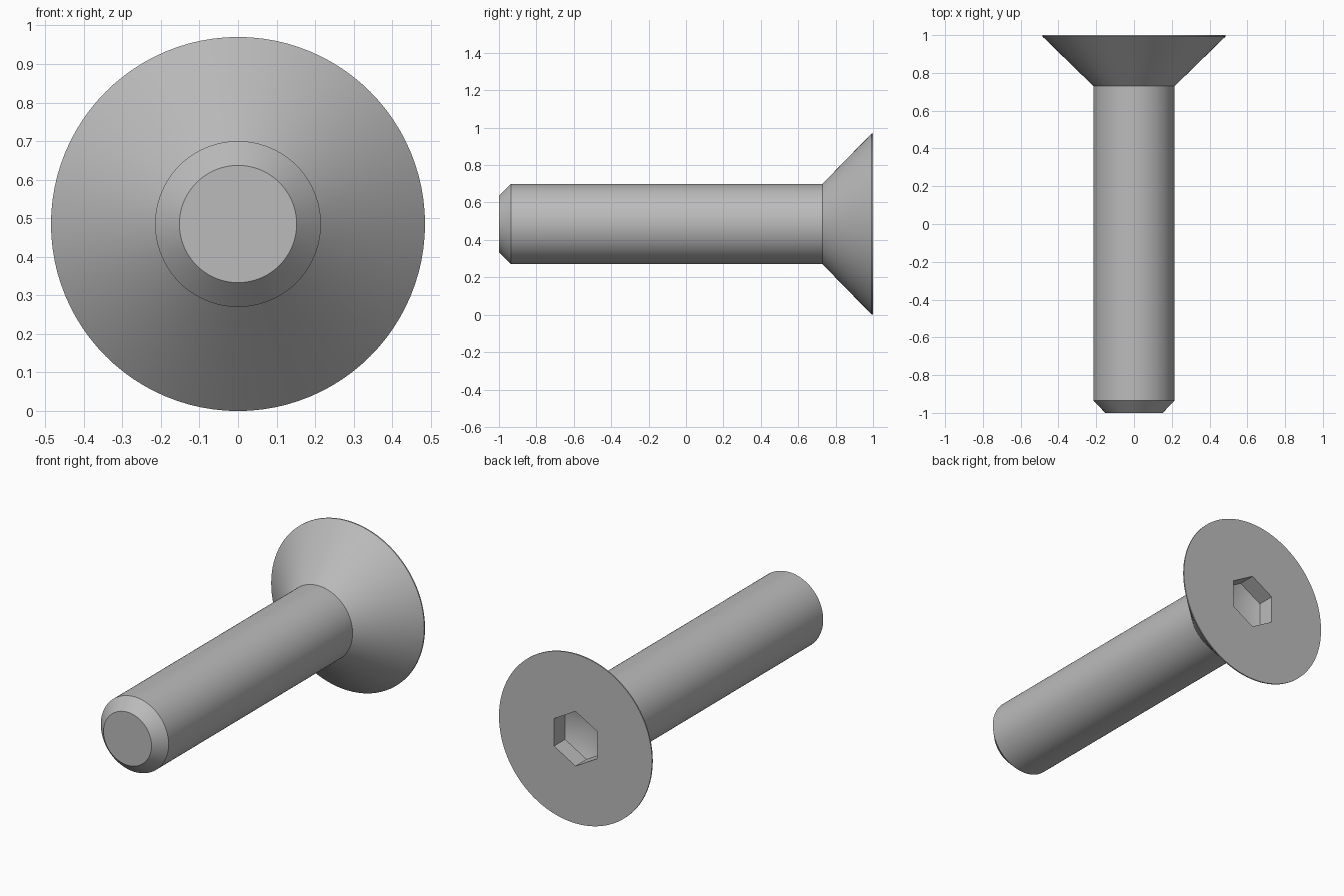
import bpy, bmesh, math

if "Cube" in bpy.data.objects:
    bpy.data.objects.remove(bpy.data.objects["Cube"])

CENTRE_Z = 0.485
SIDES = 96

steel = bpy.data.materials.new("grey_steel")
steel.use_nodes = True
colour = (0.5, 0.5, 0.5, 1)
steel.diffuse_color = colour
steel.node_tree.nodes["Principled BSDF"].inputs["Base Color"].default_value = colour


def ring(bm, radius, y, sides):
    """Ring of vertices around the y axis, first one pointing up."""
    turn = 2 * math.pi / sides
    return [bm.verts.new((radius * math.sin(i * turn), y,
                          CENTRE_Z + radius * math.cos(i * turn)))
            for i in range(sides)]


def bridge(bm, a, b):
    n = len(a)
    for i in range(n):
        j = (i + 1) % n
        bm.faces.new((a[i], a[j], b[j], b[i]))


def loop_edges(bm, loop):
    return [bm.edges.get((v, loop[(i + 1) % len(loop)])) for i, v in enumerate(loop)]


bm = bmesh.new()

# Chamfered tip, shank, countersunk head and thin rim: (radius, y)
profile = [(0.152, -1), (0.215, -0.935), (0.215, 0.73), (0.485, 0.993), (0.485, 1)]
rings = [ring(bm, r, y, SIDES) for r, y in profile]
bm.faces.new(rings[0])
for a, b in zip(rings, rings[1:]):
    bridge(bm, a, b)

# Hexagonal drive socket with a pointed floor
mouth = ring(bm, 0.157, 1, 6)
floor = ring(bm, 0.157, 0.9, 6)
bridge(bm, mouth, floor)
point = bm.verts.new((0, 0.84, CENTRE_Z))
for i in range(6):
    bm.faces.new((floor[i], floor[(i + 1) % 6], point))

# Flat head face around the socket
bmesh.ops.triangle_fill(bm, use_beauty=True,
                        edges=loop_edges(bm, rings[-1]) + loop_edges(bm, mouth))
bmesh.ops.recalc_face_normals(bm, faces=bm.faces[:])

mesh = bpy.data.meshes.new("countersunk_screw")
bm.to_mesh(mesh)
bm.free()
mesh.materials.append(steel)
screw = bpy.data.objects.new("countersunk_screw", mesh)
bpy.context.collection.objects.link(screw)

# Smooth round surfaces, crisp edges
bpy.ops.object.select_all(action="DESELECT")
screw.select_set(True)
bpy.context.view_layer.objects.active = screw
bpy.ops.object.shade_smooth_by_angle(angle=math.radians(25))
